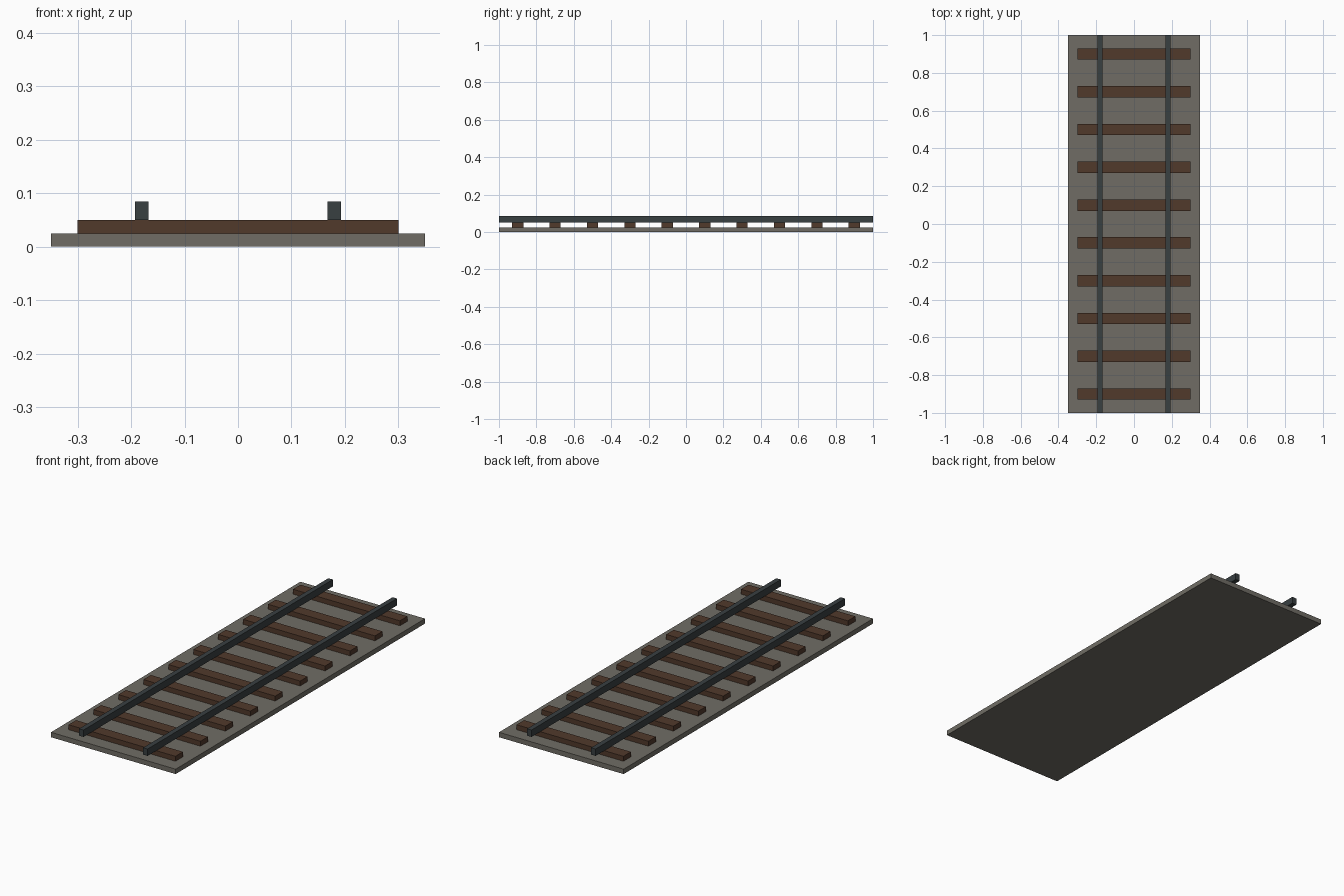
import bpy

cube = bpy.data.objects.get("Cube")
if cube:
    bpy.data.objects.remove(cube, do_unlink=True)


def make_material(name, rgb):
    mat = bpy.data.materials.new(name)
    mat.use_nodes = True
    color = (*rgb, 1.0)
    mat.diffuse_color = color
    mat.node_tree.nodes["Principled BSDF"].inputs["Base Color"].default_value = color
    return mat


def box(name, x, y, bottom, size, mat):
    """Box centred on x, y that rests on the height 'bottom'."""
    bpy.ops.mesh.primitive_cube_add(size=1, location=(x, y, bottom + size[2] / 2))
    obj = bpy.context.object
    obj.name = name
    obj.scale = size
    bpy.ops.object.transform_apply(location=False, rotation=False, scale=True)
    obj.data.materials.append(mat)
    return obj


gravel = make_material("gravel grey", (0.162, 0.152, 0.130))
wood = make_material("sleeper brown", (0.082, 0.041, 0.024))
steel = make_material("rail steel", (0.040, 0.050, 0.053))

LENGTH = 2.0
BED_TOP = 0.025
SLEEPER_TOP = 0.05
SLEEPERS = 10
spacing = LENGTH / SLEEPERS

# Ballast bed
box("ballast_bed", 0, 0, 0, (0.70, LENGTH, BED_TOP), gravel)

# Evenly spaced sleepers
for i in range(SLEEPERS):
    y = (i + 0.5) * spacing - LENGTH / 2
    box(f"sleeper_{i + 1}", 0, y, BED_TOP, (0.60, 0.06, SLEEPER_TOP - BED_TOP), wood)

# Pair of rails
for side, sign in (("left", 1), ("right", -1)):
    box(f"{side}_rail", sign * 0.18, 0, SLEEPER_TOP, (0.025, LENGTH, 0.035), steel)
